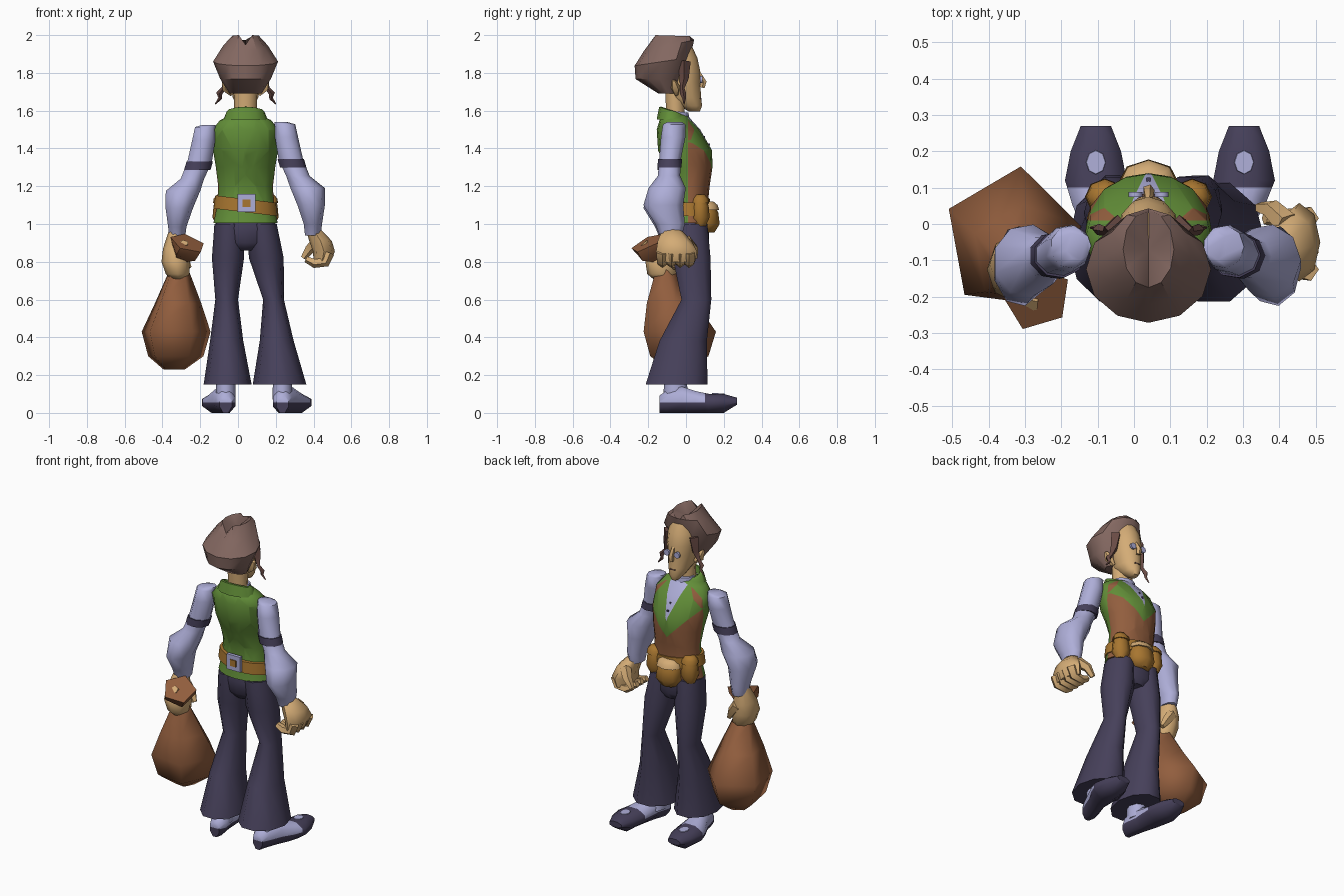
import bpy, bmesh, math
from mathutils import Vector

if "Cube" in bpy.data.objects:
    bpy.data.objects.remove(bpy.data.objects["Cube"])

CX = 0.04  # body centre line


def srgb(r, g, b):
    return tuple(((c / 255 + 0.055) / 1.055) ** 2.4 for c in (r, g, b)) + (1,)


def material(name, *rgb):
    m = bpy.data.materials.new(name)
    m.diffuse_color = srgb(*rgb)
    m.use_nodes = True
    m.node_tree.nodes["Principled BSDF"].inputs["Base Color"].default_value = m.diffuse_color
    return m


HAIR = material("hair_brown", 132, 104, 97)
SKIN = material("skin_tan", 212, 172, 118)
BROWN = material("leather_brown", 146, 94, 62)
GREEN = material("vest_green", 98, 142, 56)
LILAC = material("shirt_lilac", 174, 174, 216)
DARK = material("trouser_dark", 70, 64, 90)
GOLD = material("belt_gold", 168, 118, 48)
LOCK = material("lock_brown", 104, 74, 68)


def finish(name, bm, mats, rule=None, angle=60):
    bmesh.ops.recalc_face_normals(bm, faces=bm.faces)
    if rule:
        for f in bm.faces:
            f.material_index = rule(f.calc_center_median(), f.normal)
    me = bpy.data.meshes.new(name)
    bm.to_mesh(me)
    bm.free()
    for m in mats:
        me.materials.append(m)
    ob = bpy.data.objects.new(name, me)
    bpy.context.collection.objects.link(ob)
    bpy.ops.object.select_all(action='DESELECT')
    ob.select_set(True)
    bpy.context.view_layer.objects.active = ob
    bpy.ops.object.shade_smooth_by_angle(angle=math.radians(angle))
    return ob


def skin_rings(rings, caps=True):
    bm = bmesh.new()
    rows = [[bm.verts.new(p) for p in ring] for ring in rings]
    n = len(rows[0])
    for a, b in zip(rows, rows[1:]):
        for i in range(n):
            bm.faces.new((a[i], a[(i + 1) % n], b[(i + 1) % n], b[i]))
    if caps:
        bm.faces.new(rows[0])
        bm.faces.new(rows[-1])
    return bm


def loft_bm(rings, n=10, caps=True, axis='Z', phase=0):
    """Rings of (x, y, z, r1, r2[, tilt]); tilt raises the +y side."""
    out = []
    for x, y, z, r1, r2, *t in rings:
        t = t[0] if t else 0
        row = []
        for i in range(n):
            a = 2 * math.pi * i / n + math.radians(phase)
            u, v = r1 * math.cos(a), r2 * math.sin(a)
            row.append((x + u, y + v, z + t * v) if axis == 'Z' else (x + u, y, z + v))
        out.append(row)
    return skin_rings(out, caps)


def loft(name, mat, rings, n=10, caps=True, angle=60):
    return finish(name, loft_bm(rings, n, caps), [mat], angle=angle)


def limb(name, mat, pts, n=6, angle=60):
    """Tapered tube through points (x, y, z, radius)."""
    P = [Vector(p[:3]) for p in pts]
    rings = []
    for i, p in enumerate(P):
        t = (P[min(i + 1, len(P) - 1)] - P[max(i - 1, 0)]).normalized()
        u = t.cross(Vector((0, 1, 0))).normalized()
        v = t.cross(u)
        rings.append([p + pts[i][3] * (u * math.cos(a) + v * math.sin(a))
                      for a in (2 * math.pi * k / n for k in range(n))])
    return finish(name, skin_rings(rings), [mat], angle=angle)


def box(name, mat, c, s):
    bm = bmesh.new()
    bmesh.ops.create_cube(bm, size=1)
    for v in bm.verts:
        v.co = Vector(c) + Vector([v.co[i] * s[i] for i in range(3)])
    return finish(name, bm, [mat])


def flip(rows, dx=0, dz=0):
    return [(2 * CX - r[0] + dx, r[1], r[2] + dz) + tuple(r[3:]) for r in rows]


def cut(bm, co, no):
    bmesh.ops.bisect_plane(bm, geom=bm.verts[:] + bm.edges[:] + bm.faces[:], plane_co=co, plane_no=no)


# Torso: waistcoat with lapels and shirt front cut along straight seams
bm = loft_bm([(CX, .015, 1.005, .17, .107), (CX, .02, 1.1, .15, .095), (CX, .025, 1.2, .145, .1),
              (CX, .015, 1.3, .157, .125), (CX, -.005, 1.39, .172, .143), (CX, -.04, 1.5, .175, .115),
              (CX, -.055, 1.55, .135, .085), (CX, -.055, 1.58, .07, .06)], 16)
cut(bm, (CX, .01, 0), (0, 1, 0))
for s in (-1, 1):
    cut(bm, (CX, 0, 1.36), (s, 0, -.3))
    cut(bm, (CX, 0, 1.26), (s, 0, -.95))
    cut(bm, (CX + s * .075, 0, 1.56), (s, 0, .75))


def vest_rule(c, n):
    d = abs(c.x - CX)
    if c.y < .01:
        return 0
    if d < (c.z - 1.36) * .3:
        return 2
    return 0 if d < (c.z - 1.26) * .95 and d < .075 + (1.56 - c.z) * .75 else 1


finish("waistcoat", bm, [GREEN, BROWN, LILAC], vest_rule)
for i, (y, z) in enumerate([(.123, 1.42), (.096, 1.46), (.065, 1.5)]):
    box(f"shirt_button_{i}", DARK, (CX, y - .01, z), (.01, .03, .01))

# Collars and neck
loft("waistcoat_collar", GREEN, [(CX, -.07, 1.545, .12, .085, -.1), (CX, -.07, 1.595, .1, .072, -.35),
                                 (CX, -.07, 1.6, .08, .06, -.35), (CX, -.07, 1.56, .07, .055, -.3)], 12, False)
loft("shirt_collar", LILAC, [(CX, -.04, 1.52, .075, .065), (CX, -.04, 1.595, .064, .056, -.1)], 10)
loft("neck", SKIN, [(CX, -.055, 1.55, .06, .05), (CX, -.06, 1.74, .062, .055)], 10)

# Head and face
loft("head", SKIN, [(CX, .045, 1.595, .022, .028), (CX, .025, 1.625, .045, .06), (CX, -.01, 1.67, .068, .09),
                    (CX, -.02, 1.75, .08, .095), (CX, -.02, 1.81, .085, .095), (CX, -.03, 1.88, .083, .09),
                    (CX, -.04, 1.945, .06, .07)], 12)
limb("nose", SKIN, [(CX, .065, 1.805, .01), (CX, .093, 1.75, .017), (CX, .085, 1.722, .014)], 5)
box("mouth", LOCK, (CX, .072, 1.664, ), (.035, .02, .005))
for s, side in ((-1, "left"), (1, "right")):
    x = CX + s * .036
    lens = loft_bm([(x, .075, 1.765, .019, .019), (x, .088, 1.765, .019, .019)], 10, True, 'Y')
    finish(f"spectacle_lens_{side}", lens, [LILAC])
    limb(f"ear_{side}", SKIN, [(CX + s * .07, -.05, 1.685, .012), (CX + s * .1, -.055, 1.72, .026),
                               (CX + s * .115, -.065, 1.76, .01)], 5)
    limb(f"side_lock_{side}", LOCK, [(CX + s * .085, -.01, 1.86, .035), (CX + s * .1, -.01, 1.77, .024),
                                     (CX + s * .115, -.02, 1.72, .012), (CX + s * .14, -.015, 1.69, .016),
                                     (CX + s * .135, -.01, 1.665, .01), (CX + s * .16, -.01, 1.635, .003)], 4)

# Swept hair with a parting trough
bm = loft_bm([(CX, -.095, 1.69, .085, .05), (CX, -.14, 1.77, .135, .127, .02), (CX, -.125, 1.86, .172, .147, .15),
              (CX, -.09, 1.945, .118, .133, .22), (CX, -.07, 1.985, .07, .105, -.03)], 12)
bm.faces.ensure_lookup_table()
bmesh.ops.poke(bm, faces=[bm.faces[-1]])
for v in bm.verts:
    if v.co.z > 1.975 and abs(v.co.x - CX) < .02:
        v.co.z -= .04
    elif v.co.z > 1.975:
        v.co.z += .012
finish("hair", bm, [HAIR], angle=35)

# Arms, bands, hands
SLEEVE = [(.225, -.06, 1.54, .035, .04), (.247, -.063, 1.528, .056, .06), (.255, -.068, 1.46, .063, .066),
          (.278, -.085, 1.34, .067, .058), (.315, -.09, 1.255, .064, .06), (.366, -.1, 1.19, .094, .1),
          (.385, -.12, 1.1, .075, .107), (.395, -.085, 1.0, .05, .08), (.395, -.08, .94, .043, .06)]
BAND = [(.277, -.085, 1.345, .072, .064), (.29, -.087, 1.3, .072, .065)]
for side, f in (("right", lambda r: r), ("left", lambda r: flip(r, -.008, -.015))):
    loft(f"sleeve_{side}", LILAC, f(SLEEVE), 9)
    loft(f"arm_band_{side}", DARK, f(BAND), 9)
loft("palm_right", SKIN, [(.4, -.075, .97, .04, .05), (.437, -.06, .91, .06, .09), (.455, -.05, .855, .058, .108),
                          (.445, -.05, .8, .045, .098)], 8)
limb("thumb_right", SKIN, [(.42, .0, .91, .035), (.38, .04, .87, .028), (.345, .045, .82, .016)], 5)
for i in range(4):
    y = -.125 + i * .047
    limb(f"finger_right_{i}", SKIN, [(.478, y, .85, .033), (.46, y, .8, .03), (.405, y, .793, .026),
                                     (.36, y, .815, .018)], 5)
loft("fist_left", SKIN, [(-.33, -.09, .96, .038, .047), (-.335, -.11, .87, .062, .08), (-.33, -.125, .8, .075, .09),
                         (-.32, -.125, .735, .062, .08), (-.315, -.125, .71, .04, .05)], 8)
limb("thumb_left", SKIN, [(-.32, -.05, .86, .032), (-.285, -.05, .81, .028), (-.26, -.06, .765, .016)], 5)

# Trousers
loft("trouser_seat", DARK, [(CX, .02, 1.06, .14, .09), (CX, .02, .98, .164, .103), (CX, .025, .9, .162, .095),
                            (CX, .03, .86, .08, .07)], 12)
loft("trouser_leg_right", DARK, [(.125, .02, 1.0, .08, .098), (.15, .03, .82, .092, .105), (.188, .055, .6, .055, .083),
                                 (.205, -.015, .38, .09, .132), (.22, -.05, .15, .142, .172)], 10)
loft("trouser_leg_left", DARK, [(-.045, .02, 1.0, .08, .098), (-.053, .03, .82, .085, .105), (-.06, .055, .6, .06, .083),
                                (-.06, -.015, .38, .088, .132), (-.055, -.05, .15, .127, .172)], 10)

# Shoes with dark sole and toe, toes turned outward
SHOE = [(-.14, .05, .035, .045), (-.1, .06, .055, .065), (-.02, .07, .06, .075), (.05, .06, .08, .06),
        (.12, .055, .092, .05), (.2, .056, .075, .048), (.27, .062, .045, .02)]
for side, x, k in (("left", -.065, -.2), ("right", .235, .34)):
    bm = loft_bm([(x + k * min(max(y + .1, 0), .2), y, z, w, h) for y, z, w, h in SHOE], 8, True, 'Y', 22.5)
    for v in bm.verts:
        if v.co.z < .03 and v.co.y < .25:
            v.co.z = 0
    cut(bm, (0, 0, .055), (0, 0, 1))
    cut(bm, (0, .1, 0), (0, 1, 0))
    finish(f"shoe_{side}", bm, [DARK, LILAC], lambda c, n: 1 if c.z > .055 and c.y < .1 else 0)
    loft(f"toe_patch_{side}", LILAC, [(x + k * .2, .17, .098, .028, .034, -.02),
                                      (x + k * .2, .17, .104, .026, .032, -.02)], 8)
    loft(f"ankle_{side}", LILAC, [(x, -.05, .07, .052, .07), (x, -.06, .2, .05, .055)], 8)

# Belt (worn at a slant), buckle and pouches
belt = loft("belt", GOLD, [(CX, .015, 1.062, .17, .113), (CX, .015, 1.132, .16, .111)], 16)
for v in belt.data.vertices:
    v.co.z -= .12 * (v.co.x - CX)
box("buckle_plate", LILAC, (CX + .005, -.1, 1.11), (.095, .02, .095))
box("buckle_centre", GOLD, (CX + .005, -.112, 1.11), (.04, .008, .04))
for i, (x, y, w, d, z, lid) in enumerate([(-.08, .075, .055, .05, 1.035, GOLD), (.04, .11, .085, .068, 1.0, SKIN),
                                          (.16, .075, .055, .05, 1.035, GOLD)]):
    loft(f"pouch_{i}", GOLD, [(x, y, z - .045, w * .6, d * .6), (x, y, z, w, d), (x, y, z + .06, w * .9, d * .9),
                              (x, y, z + .09, w * .8, d * .7)], 8)
    loft(f"pouch_flap_{i}", lid, [(x, y, z + .075, w * .95, d * .97), (x, y, z + .1, w * .88, d * .85),
                                  (x, y, z + .12, w * .55, d * .5)], 8)

# Carried sack with a flared mouth sticking out behind the hand
bm = loft_bm([(-.34, -.04, .23, .06, .06), (-.335, -.045, .3, .155, .165), (-.335, -.045, .43, .193, .205),
              (-.322, -.085, .58, .13, .14), (-.315, -.11, .73, .065, .065), (-.31, -.12, .8, .03, .035)],
             5, phase=11)
finish("sack", bm, [BROWN], angle=80)
limb("sack_mouth", BROWN, [(-.31, -.13, .82, .03), (-.275, -.19, .87, .09), (-.265, -.205, .9, .098)], 5)
limb("thumb_tip_in_sack", SKIN, [(-.29, -.18, .85, .03), (-.285, -.225, .9, .024)], 5)
